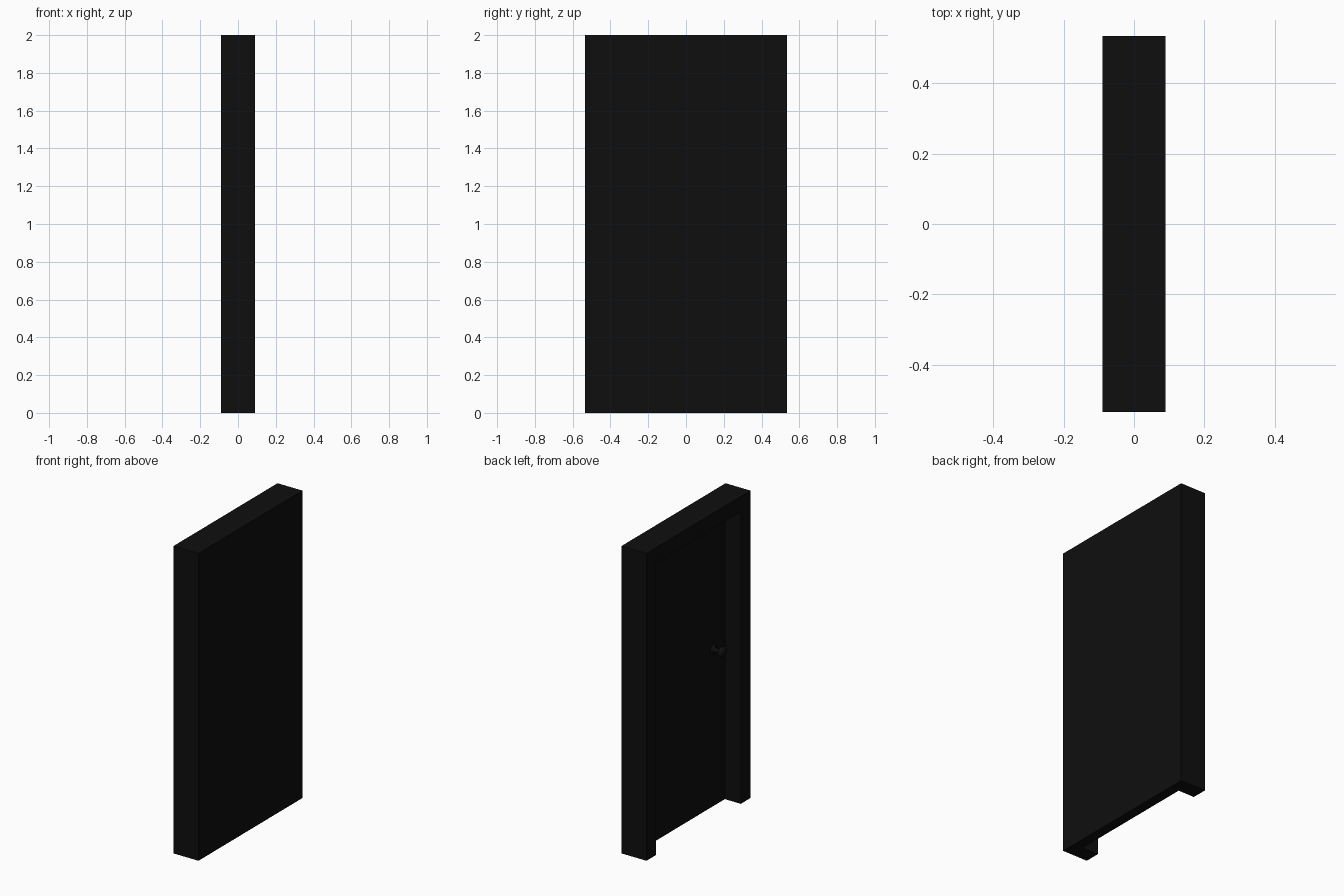
import bpy, bmesh, math
from mathutils import Matrix, Vector

if "Cube" in bpy.data.objects:
    bpy.data.objects.remove(bpy.data.objects["Cube"])

W, D, H = 1.07, 0.18, 2.0      # width (y), depth (x), height (z)
POST, LINTEL = 0.10, 0.10      # frame border
FACE = 0.025                   # x of the recessed door face

black = bpy.data.materials.new("soft black")
black.diffuse_color = (0.0045, 0.0045, 0.0045, 1)
black.use_nodes = True
black.node_tree.nodes["Principled BSDF"].inputs["Base Color"].default_value = black.diffuse_color


def finish(name, bm, mat=black):
    me = bpy.data.meshes.new(name)
    bmesh.ops.recalc_face_normals(bm, faces=bm.faces)
    bm.to_mesh(me)
    bm.free()
    me.materials.append(mat)
    ob = bpy.data.objects.new(name, me)
    bpy.context.collection.objects.link(ob)
    return ob


def box(name, lo, hi):
    bm = bmesh.new()
    lo, hi = Vector(lo), Vector(hi)
    m = Matrix.Translation((lo + hi) / 2) @ Matrix.Diagonal((*(hi - lo), 1))
    bmesh.ops.create_cube(bm, size=1, matrix=m)
    return finish(name, bm)


# Frame and door leaf: a slab with a doorway recess on the -x side, open at the floor
door = box("door_and_frame", (-D / 2, -W / 2, 0), (D / 2, W / 2, H))
cutter = box("recess_cutter", (-D, -W / 2 + POST, -0.1),
             (FACE, W / 2 - POST, H - LINTEL))
cutter.hide_render = True
cutter.display_type = 'WIRE'
cut = door.modifiers.new("recess", 'BOOLEAN')
cut.operation = 'DIFFERENCE'
cut.solver = 'EXACT'
cut.object = cutter

# Door knob: turned profile (distance out from the door, radius)
profile = [(0, 0.03), (0.008, 0.03), (0.012, 0.013), (0.045, 0.013),
           (0.052, 0.028), (0.066, 0.035), (0.08, 0.028), (0.086, 0)]
bm = bmesh.new()
vs = [bm.verts.new((FACE - d, 0, r)) for d, r in profile]
es = [bm.edges.new(p) for p in zip(vs, vs[1:])]
bmesh.ops.spin(bm, geom=vs + es, cent=(0, 0, 0), axis=(1, 0, 0),
               angle=math.tau, steps=16)
bmesh.ops.remove_doubles(bm, verts=bm.verts, dist=1e-5)
knob = finish("door_knob", bm)
knob.location = (0, -0.315, 1.02)
for p in knob.data.polygons:
    p.use_smooth = True
